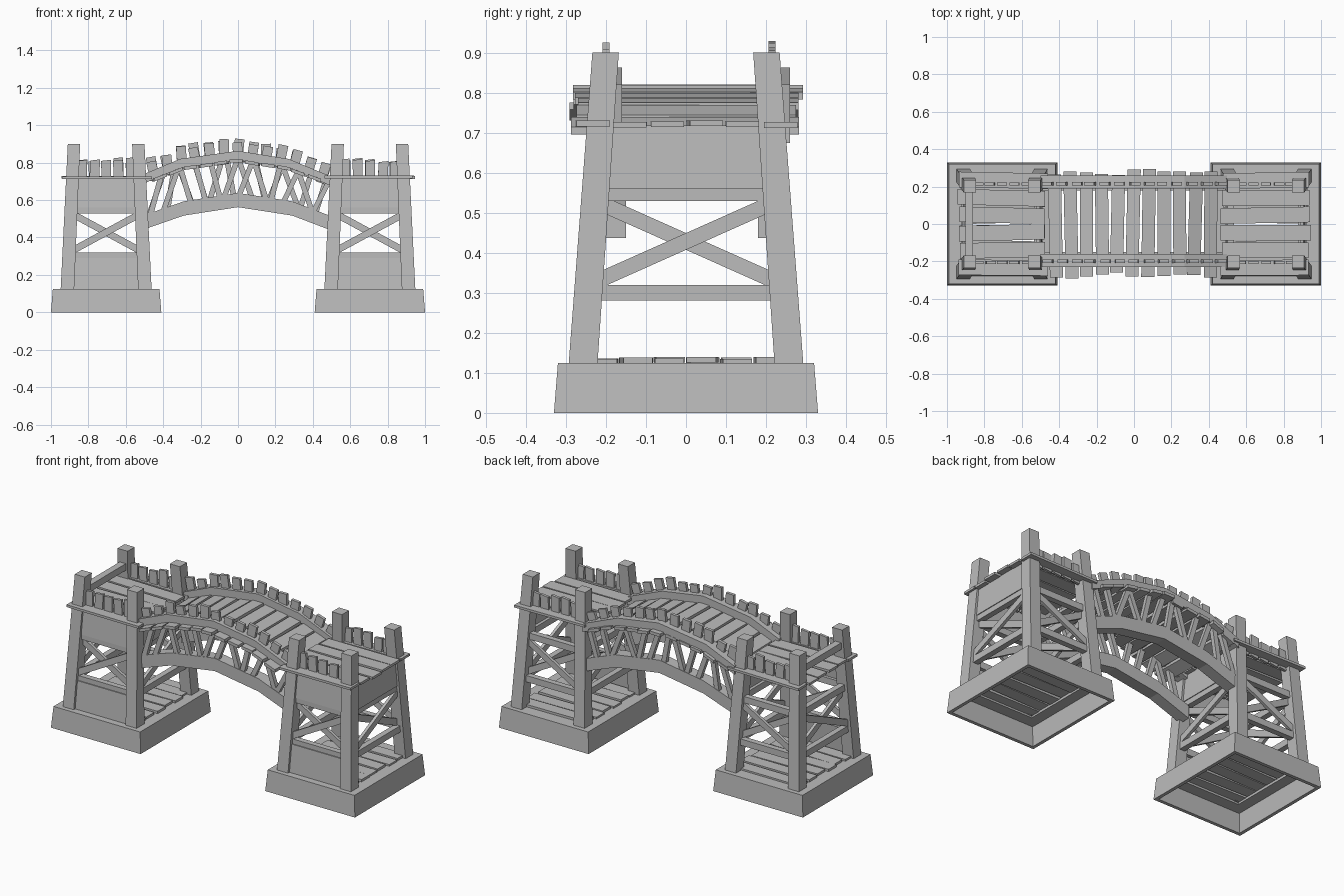
import bpy, bmesh, math, random
from mathutils import Vector as V

random.seed(4)
cube = bpy.data.objects.get("Cube")
if cube:
    bpy.data.objects.remove(cube)

GREY = (0.5, 0.5, 0.5, 1)
wood = bpy.data.materials.new("weathered_grey")
wood.use_nodes = True
wood.diffuse_color = GREY
wood.node_tree.nodes["Principled BSDF"].inputs["Base Color"].default_value = GREY


def prism(bm, pts, off):
    """Polygon thickened evenly to both sides along a vector."""
    off = V(off) / 2
    a = [bm.verts.new(V(p) - off) for p in pts]
    b = [bm.verts.new(V(p) + off) for p in pts]
    bm.faces.new(a[::-1])
    bm.faces.new(b)
    for i in range(len(a)):
        j = (i + 1) % len(a)
        bm.faces.new((a[i], a[j], b[j], b[i]))


def strip(bm, a, b, side, off):
    """Straight board from a to b, half width given as a side vector."""
    a, b, side = V(a), V(b), V(side)
    prism(bm, [a - side, b - side, b + side, a + side], off)


def finish(name, bm):
    bmesh.ops.recalc_face_normals(bm, faces=bm.faces)
    me = bpy.data.meshes.new(name)
    bm.to_mesh(me)
    bm.free()
    me.materials.append(wood)
    bpy.context.collection.objects.link(bpy.data.objects.new(name, me))


def rect(x, y, hx, hy, z):
    return [V((x + i * hx, y + j * hy, z)) for i, j in ((-1, -1), (1, -1), (1, 1), (-1, 1))]


def loft(bm, lo, hi):
    a, b = [[bm.verts.new(p) for p in ring] for ring in (lo, hi)]
    bm.faces.new(a[::-1])
    bm.faces.new(b)
    for i in range(4):
        j = (i + 1) % 4
        bm.faces.new((a[i], a[j], b[j], b[i]))


def lerp(z, lo, hi):
    return lo + (hi - lo) * (z - 0.125) / 0.775


def half_x(z):
    return lerp(z, 0.207, 0.172)


def half_y(z):
    return lerp(z, 0.257, 0.201)


def interp(curve, x):
    for (x0, z0), (x1, z1) in zip(curve, curve[1:]):
        if x <= x1:
            break
    return z0 + (z1 - z0) * (x - x0) / (x1 - x0)


def tower(label, cx):
    # Hollow plinth with leaning walls and a narrow top rim
    bm = bmesh.new()
    rings = [[bm.verts.new(p) for p in rect(cx, 0, hx, hy, z)] for hx, hy, z in
             ((0.275, 0.31, 0), (0.295, 0.33, 0), (0.285, 0.32, 0.125),
              (0.2, 0.23, 0.125), (0.2, 0.23, 0.11), (0.265, 0.3, 0.11))]
    for k, r in enumerate(rings):
        s = rings[(k + 1) % len(rings)]
        for i in range(4):
            j = (i + 1) % 4
            bm.faces.new((r[i], r[j], s[j], s[i]))
    finish(label + "_plinth", bm)

    # Four leaning corner posts
    bm = bmesh.new()
    for i in (-1, 1):
        for j in (-1, 1):
            lo, hi = [rect(cx + i * half_x(z), j * half_y(z), w, w, z)
                      for z, w in ((0.12, 0.036), (0.9, 0.033))]
            loft(bm, lo, hi)
    finish(label + "_posts", bm)

    # Floor and deck boards running along the bridge
    for part, z, ylim, hx in (("floor", 0.13, 0.25, 0.22), ("deck", 0.722, 0.28, 0.235)):
        bm = bmesh.new()
        n = 6
        for k in range(n):
            y = -ylim + (k + 0.5) * 2 * ylim / n
            r = random.uniform
            h = ylim / n - 0.005
            x0, x1 = cx - hx - r(-0.01, 0.01), cx + hx + r(-0.01, 0.01)
            t = r(-0.006, 0.006)
            zz = z + r(-0.003, 0.003)
            strip(bm, (x0, y - t, zz), (x1, y + t, zz), (0, h, 0), (0, 0, 0.014))
        finish(label + "_" + part + "_boards", bm)

    # Side framing: rails, cross braces and infill panels
    rails, braces, panels = bmesh.new(), bmesh.new(), bmesh.new()
    for axis, s in (("y", -1), ("y", 1), ("x", -1), ("x", 1)):
        def P(u, z, out=0):
            if axis == "y":
                return V((cx + u * half_x(z), s * (half_y(z) + out), z))
            return V((cx + s * (half_x(z) + out), u * half_y(z), z))
        n = (0, 1, 0) if axis == "y" else (1, 0, 0)
        n = V(n)
        for z in (0.548, 0.3):
            strip(rails, P(-1, z), P(1, z), (0, 0, 0.019), n * 0.034)
        for d in (-1, 1):
            strip(braces, P(-d, 0.32, d * 0.009), P(d, 0.53, d * 0.009), (0, 0, 0.021), n * 0.018)
        spans = []
        if s * (1 if axis == "x" else -1) > 0:
            spans.append((0.56, 0.718))
        if axis == "y" and s < 0:
            spans.append((0.12, 0.29))
        for z0, z1 in spans:
            prism(panels, [P(-1, z0, 0.012), P(1, z0, 0.012), P(1, z1, 0.012), P(-1, z1, 0.012)], n * 0.02)
    finish(label + "_rails", rails)
    finish(label + "_cross_braces", braces)
    finish(label + "_panels", panels)

    # Low pickets between the posts
    bm = bmesh.new()
    for y in (-0.207, 0.215):
        for k in range(5):
            x = cx - 0.13 + k * 0.066
            tilt = random.uniform(-0.006, 0.006)
            top = random.uniform(0.8, 0.83)
            strip(bm, (x, y, 0.7), (x + tilt, y, top), (0.026, 0, 0.003), (0, 0.016, 0))
    finish(label + "_pickets", bm)


tower("left_tower", 0.705)
tower("right_tower", -0.705)

# End rail on one tower
bm = bmesh.new()
strip(bm, (-0.88, -0.2, 0.8), (-0.88, 0.2, 0.8), (0, 0, 0.02), (0.04, 0, 0))
finish("end_rail", bm)

# Arched beams on both sides of the span
LOWER = [(-0.5, 0.482), (-0.29, 0.555), (0, 0.6), (0.29, 0.555), (0.5, 0.475)]
UPPER = [(-0.5, 0.715), (-0.31, 0.795), (0, 0.838), (0.27, 0.795), (0.5, 0.7)]
DECK = [(-0.5, 0.69), (-0.3, 0.768), (0, 0.81), (0.27, 0.768), (0.5, 0.685)]


def arch(bm, curve, y, half, depth):
    pts = [(x, y, z - half) for x, z in curve] + [(x, y, z + half) for x, z in curve[::-1]]
    prism(bm, pts, (0, depth, 0))


for label, y, out in (("front", -0.185, -1), ("back", 0.215, 1)):
    bm = bmesh.new()
    arch(bm, LOWER, y, 0.038, 0.07)
    finish(label + "_lower_arch", bm)
    bm = bmesh.new()
    arch(bm, UPPER, y + out * 0.01, 0.025, 0.07)
    finish(label + "_upper_arch", bm)

    # Leaning struts between the arches
    bm = bmesh.new()
    for k in range(12):
        x = -0.44 + k * 0.08
        lean = random.choice((-1, 1)) * random.uniform(0.02, 0.05)
        xa, xb = x - lean, x + lean
        strip(bm, (xa, y + out * 0.02, interp(LOWER, xa)), (xb, y + out * 0.02, interp(UPPER, xb)),
              (0.015, 0, 0), (0, 0.025, 0))
    finish(label + "_struts", bm)

    # Crooked pickets fanned along the upper arch
    bm = bmesh.new()
    for k in range(13):
        x = -0.45 + k * 0.075
        ang = x * 0.55 + random.uniform(-0.12, 0.12)
        d = V((math.sin(ang), 0, math.cos(ang)))
        base = V((x, -0.2 if out < 0 else 0.215, interp(UPPER, x)))
        strip(bm, base - d * 0.03, base + d * random.uniform(0.07, 0.1),
              (0.026 * d.z, 0, -0.026 * d.x), (0, 0.018, 0))
    finish(label + "_pickets", bm)

# Crosswise walking boards following the arch
bm = bmesh.new()
for k in range(11):
    x = -0.42 + k * 0.083
    slope = (interp(DECK, x + 0.03) - interp(DECK, x - 0.03)) / 0.06
    t = random.uniform(-0.008, 0.008)
    z = interp(DECK, x)
    y0, y1 = -0.27 - random.uniform(-0.01, 0.03), 0.28 + random.uniform(-0.02, 0.015)
    strip(bm, (x - t, y0, z), (x + t, y1, z), (0.035, 0, 0.035 * slope), (0, 0, 0.018))
finish("walking_boards", bm)
